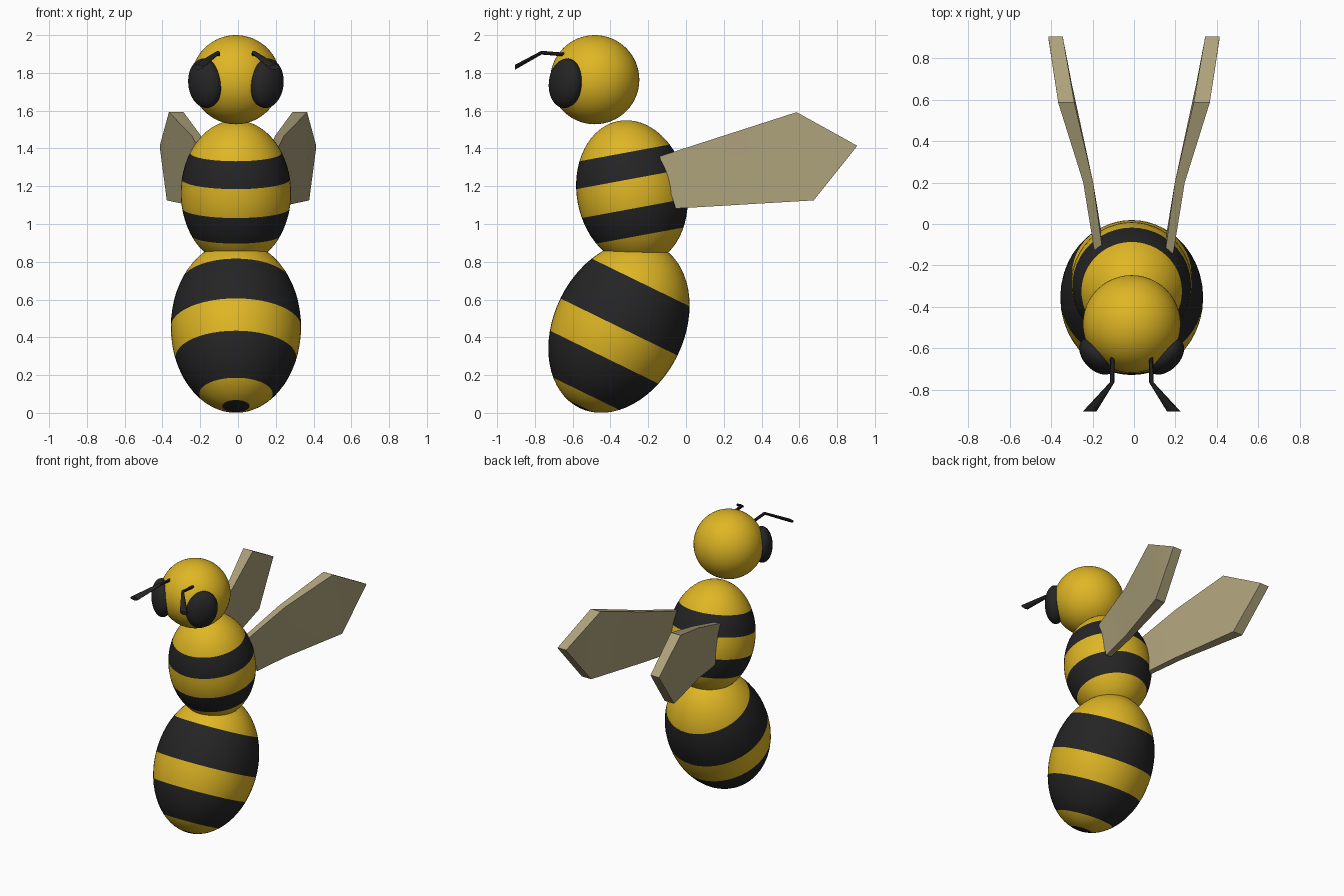
import bpy, bmesh, math
from mathutils import Matrix, Vector

if "Cube" in bpy.data.objects:
    bpy.data.objects.remove(bpy.data.objects["Cube"])

CX = -0.011  # body centre line


def material(name, rgb):
    m = bpy.data.materials.new(name)
    m.diffuse_color = (*rgb, 1)
    m.use_nodes = True
    m.node_tree.nodes["Principled BSDF"].inputs["Base Color"].default_value = m.diffuse_color
    return m


YELLOW = material("honey yellow", (0.74, 0.47, 0.018))
BLACK = material("soft black", (0.018, 0.018, 0.018))
TAN = material("wing tan", (0.42, 0.36, 0.20))


def finish(bm, name, mats, angle):
    bmesh.ops.recalc_face_normals(bm, faces=bm.faces)
    me = bpy.data.meshes.new(name)
    bm.to_mesh(me)
    bm.free()
    for m in mats:
        me.materials.append(m)
    ob = bpy.data.objects.new(name, me)
    bpy.context.collection.objects.link(ob)
    bpy.ops.object.select_all(action='DESELECT')
    ob.select_set(True)
    bpy.context.view_layer.objects.active = ob
    bpy.ops.object.shade_smooth_by_angle(angle=math.radians(angle))
    return ob


def ellipsoid(name, loc, radii, rot, mats, cuts=()):
    """Ellipsoid whose colour alternates at each cut height along its own axis."""
    bm = bmesh.new()
    bmesh.ops.create_uvsphere(bm, u_segments=48, v_segments=32, radius=1)
    bmesh.ops.scale(bm, vec=radii, verts=bm.verts)
    for t in cuts:
        bmesh.ops.bisect_plane(bm, geom=bm.verts[:] + bm.edges[:] + bm.faces[:],
                               plane_co=(0, 0, t), plane_no=(0, 0, 1))
    for f in bm.faces:
        z = f.calc_center_median().z
        f.material_index = sum(z < t for t in cuts) % 2
    bm.transform(Matrix.Translation(loc) @ rot)
    return finish(bm, name, mats, 60)


def tilt(deg, axis='X'):
    return Matrix.Rotation(math.radians(deg), 4, axis)


def loft(name, rings, mat, angle):
    """Skin a closed solid over rings with equal point counts."""
    bm = bmesh.new()
    rows = [[bm.verts.new(p) for p in r] for r in rings]
    n = len(rows[0])
    for a, b in zip(rows, rows[1:]):
        for i in range(n):
            j = (i + 1) % n
            bm.faces.new((a[i], a[j], b[j], b[i]))
    bm.faces.new(rows[0])
    bm.faces.new(rows[-1])
    bmesh.ops.remove_doubles(bm, verts=bm.verts, dist=0.0005)
    return finish(bm, name, [mat], angle)


# Striped body and head
ellipsoid("abdomen", (CX, -0.355, 0.455), (0.345, 0.345, 0.477), tilt(-26),
          [YELLOW, BLACK], (0.262, 0.0, -0.178, -0.394, -0.466))
ellipsoid("thorax", (CX, -0.286, 1.165), (0.292, 0.292, 0.387), tilt(10.5),
          [YELLOW, BLACK], (0.215, 0.073, -0.083, -0.23))
ellipsoid("head", (CX, -0.483, 1.764), (0.236, 0.236, 0.236), tilt(0), [YELLOW])

# Wing stations: (y, z, inner x, outer x) for the upper and lower edge
WING = [((-0.14, 1.358, 0.150, 0.190), (-0.055, 1.082, 0.155, 0.198)),
        ((0.20, 1.468, 0.197, 0.245), (0.20, 1.097, 0.197, 0.245)),
        ((0.586, 1.592, 0.288, 0.366), (0.676, 1.125, 0.300, 0.377)),
        ((0.905, 1.415, 0.344, 0.414), (0.900, 1.405, 0.344, 0.414))]

# Antenna sections: (x, y, z, half width, half height)
ANTENNA = [(0.093, -0.62, 1.895, 0.010, 0.010),
           (0.095, -0.765, 1.907, 0.011, 0.010),
           (0.203, -0.905, 1.830, 0.033, 0.013)]

for s, side in ((-1, "left"), (1, "right")):
    # Eye, flattened against the head
    ellipsoid(side + "_eye", (CX + s * 0.163, -0.637, 1.745), (0.105, 0.070, 0.132),
              tilt(s * 45, 'Z') @ tilt(s * 12, 'Y'), [BLACK])
    # Antenna, widening to a flat tip
    rings = []
    for x, y, z, w, h in ANTENNA:
        rings.append([(CX + s * x + w * math.cos(k * math.pi / 4), y,
                       z + h * math.sin(k * math.pi / 4)) for k in range(8)])
    loft(side + "_antenna", rings, BLACK, 40)
    # Wing
    rings = [[(s * u[2], u[0], u[1]), (s * u[3], u[0], u[1]),
              (s * d[3], d[0], d[1]), (s * d[2], d[0], d[1])] for u, d in WING]
    loft(side + "_wing", rings, TAN, 35)
